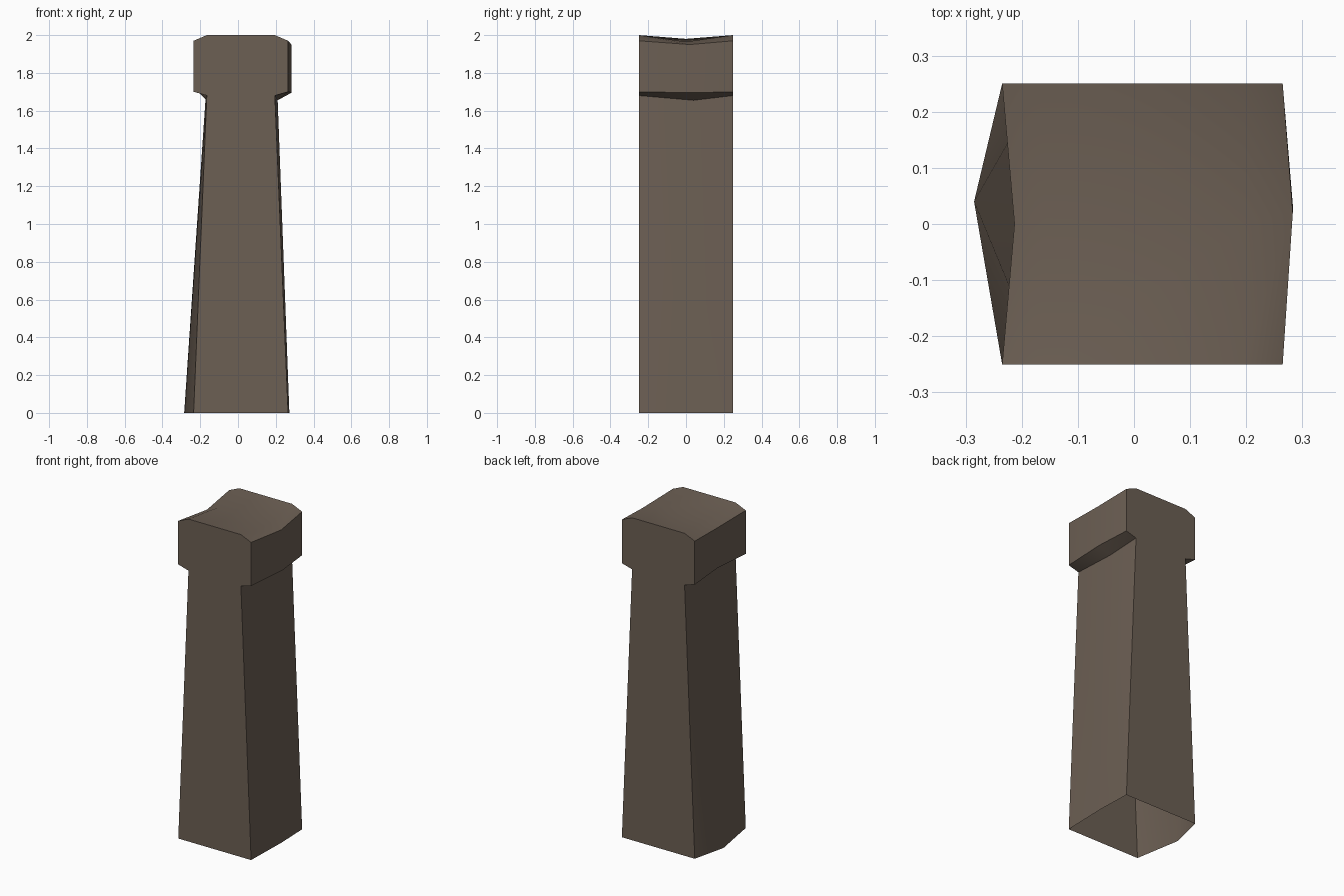
import bpy, bmesh

if "Cube" in bpy.data.objects:
    bpy.data.objects.remove(bpy.data.objects["Cube"])

stone = bpy.data.materials.new("brown_stone")
stone.diffuse_color = (0.15, 0.115, 0.088, 1)
stone.use_nodes = True
stone.node_tree.nodes["Principled BSDF"].inputs["Base Color"].default_value = stone.diffuse_color

# Outline of the pillar's flat front and back (x, z), from bottom left round to bottom right
END = [(-0.235, 0), (-0.165, 1.68), (-0.235, 1.70), (-0.235, 1.97), (-0.165, 2.0),
       (0.195, 2.0), (0.265, 1.97), (0.265, 1.70), (0.195, 1.68), (0.265, 0)]

# Worn middle section (x, y, z): bulging shaft, dished top
MID = [(-0.285, 0.04, 0), (-0.172, 0.03, 1.66), (-0.213, 0, 1.70), (-0.213, 0, 1.95),
       (-0.143, 0, 1.98), (0.205, 0, 1.965), (0.283, 0.02, 1.95), (0.283, 0.035, 1.695),
       (0.21, 0.04, 1.655), (0.272, 0.04, 0)]

# Quads whose split runs from the upper end point to the lower middle point
FLIPPED = {0}

bm = bmesh.new()
front = [bm.verts.new((x, -0.25, z)) for x, z in END]
middle = [bm.verts.new(p) for p in MID]
back = [bm.verts.new((x, 0.25, z)) for x, z in END]

# Flat front and back
bm.faces.new(front)
bm.faces.new(back[::-1])

# Sides and top; the underside stays open
for end in (front, back):
    for i in range(len(END) - 1):
        a, b, c, d = end[i], end[i + 1], middle[i + 1], middle[i]
        tris = [(a, b, d), (b, c, d)] if i in FLIPPED else [(a, b, c), (a, c, d)]
        for t in tris:
            bm.faces.new(t if end is back else t[::-1])

bmesh.ops.recalc_face_normals(bm, faces=bm.faces[:])
# Make sure the front face points to -y
bm.faces.ensure_lookup_table()
bm.normal_update()
if bm.faces[0].normal.y > 0:
    bmesh.ops.reverse_faces(bm, faces=bm.faces[:])

mesh = bpy.data.meshes.new("stone_pillar")
bm.to_mesh(mesh)
bm.free()
mesh.materials.append(stone)
pillar = bpy.data.objects.new("stone_pillar", mesh)
bpy.context.collection.objects.link(pillar)
bpy.context.view_layer.objects.active = pillar
pillar.select_set(True)
bpy.ops.object.shade_smooth_by_angle(angle=0.52)
